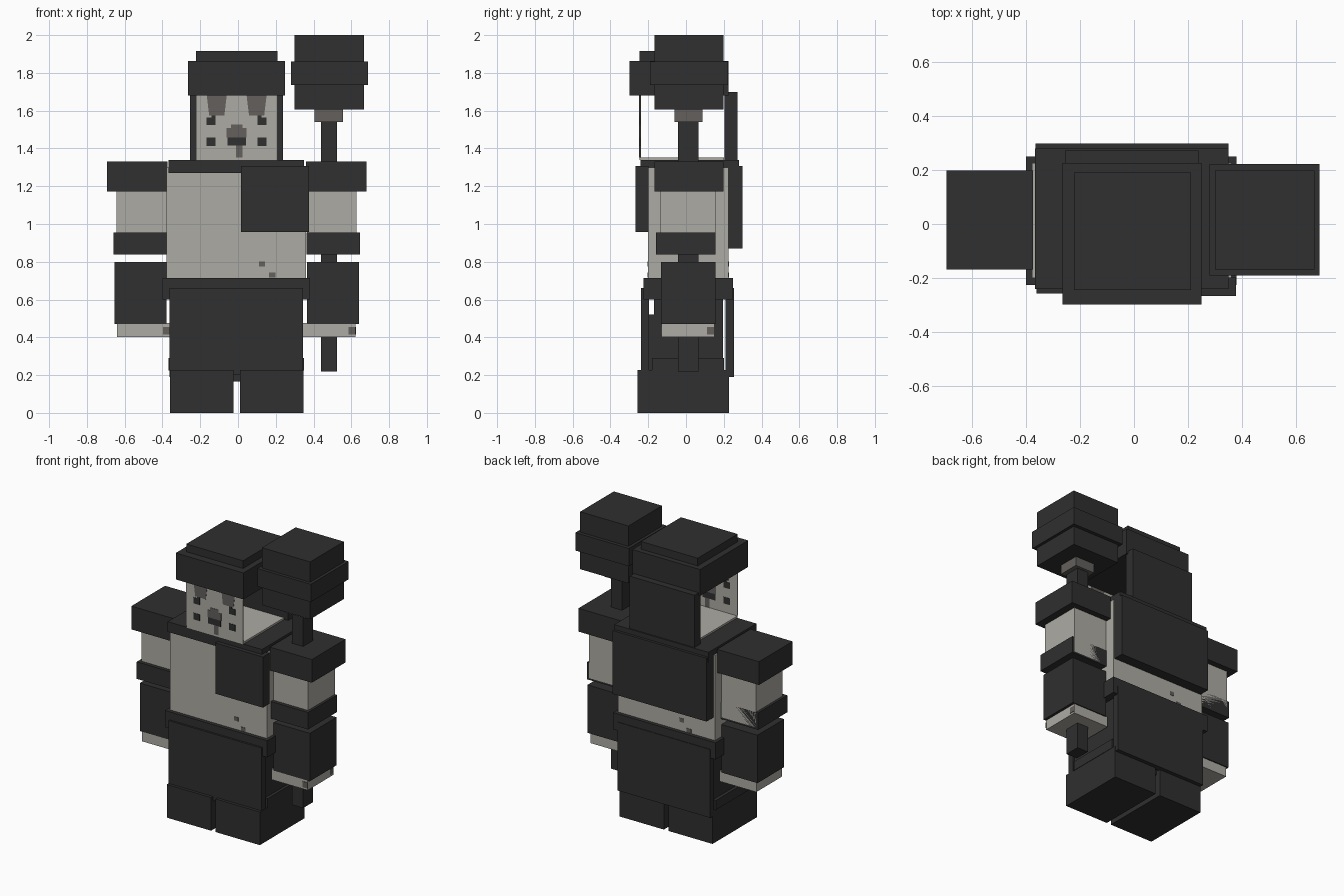
import bpy
import bmesh
from mathutils import Matrix, Vector

cube = bpy.data.objects.get("Cube")
if cube:
    bpy.data.objects.remove(cube, do_unlink=True)


def material(name, rgb):
    m = bpy.data.materials.new(name)
    m.use_nodes = True
    m.diffuse_color = (*rgb, 1)
    m.node_tree.nodes["Principled BSDF"].inputs["Base Color"].default_value = (*rgb, 1)
    return m


dark = material("charcoal", (0.029, 0.029, 0.029))
light = material("pale_grey", (0.42, 0.41, 0.37))
brown = material("warm_grey", (0.125, 0.115, 0.107))


def box(name, mat, x, y, z, taper=1.0):
    """Box from (min, max) ranges; taper narrows the bottom in x."""
    lo, hi = Vector((x[0], y[0], z[0])), Vector((x[1], y[1], z[1]))
    centre, size = (lo + hi) / 2, hi - lo
    bm = bmesh.new()
    bmesh.ops.create_cube(bm, size=1)
    for v in bm.verts:
        if v.co.z < 0:
            v.co.x *= taper
    bm.transform(Matrix.Translation(centre) @ Matrix.Diagonal((*size, 1)))
    mesh = bpy.data.meshes.new(name)
    bm.to_mesh(mesh)
    bm.free()
    mesh.materials.append(mat)
    ob = bpy.data.objects.new(name, mesh)
    bpy.context.collection.objects.link(ob)
    return ob


def mirrored(name, mat, x, y, z, axis=-0.007, taper=1.0):
    """The same box on both sides of a vertical plane."""
    box(name + "_left", mat, x, y, z, taper)
    box(name + "_right", mat, (2 * axis - x[1], 2 * axis - x[0]), y, z, taper)


# Boots, legs and skirt
mirrored("boot", dark, (0.01, 0.347), (-0.258, 0.227), (0, 0.228))
box("legs", dark, (-0.345, 0.33), (-0.2, 0.195), (0.165, 0.52))
box("hips", dark, (-0.345, 0.33), (-0.17, 0.195), (0.5, 0.65))
box("boot_cuff", dark, (-0.367, 0.35), (-0.18, 0.2), (0.225, 0.29))
box("apron_front", dark, (-0.362, 0.345), (-0.238, -0.195), (0.2, 0.66))
box("skirt_back", dark, (-0.362, 0.345), (0.21, 0.254), (0.19, 0.66))
box("belt", dark, (-0.4, 0.38), (-0.225, 0.25), (0.6, 0.715))

# Torso with plates
box("torso", light, (-0.378, 0.36), (-0.2, 0.225), (0.65, 1.3))
box("collar", dark, (-0.367, 0.35), (-0.24, 0.28), (1.27, 1.34))
box("chest_plate", dark, (0.015, 0.377), (-0.267, -0.198), (0.957, 1.306))
box("back_plate", dark, (-0.365, 0.35), (0.22, 0.298), (0.87, 1.306))
for i, (x, z) in enumerate([(0.11, 0.775), (0.165, 0.718)]):
    box(f"front_spot_{i}", brown, (x, x + 0.033), (-0.203, -0.198), (z, z + 0.026))
    box(f"back_spot_{i}", brown, (-x - 0.033, -x), (0.223, 0.228), (z, z + 0.026))

# Arms
mirrored("shoulder", dark, (0.36, 0.68), (-0.168, 0.198), (1.172, 1.332))
mirrored("upper_arm", light, (0.365, 0.628), (-0.135, 0.157), (0.85, 1.18))
mirrored("arm_band", dark, (0.362, 0.645), (-0.16, 0.157), (0.838, 0.955))
mirrored("forearm", dark, (0.365, 0.64), (-0.133, 0.157), (0.47, 0.8))
box("hand_left", light, (0.345, 0.622), (-0.13, 0.15), (0.402, 0.475))
box("hand_right", light, (-0.64, -0.36), (-0.13, 0.15), (0.402, 0.475))
for side, x in (("left", 0.585), ("right", -0.398)):
    box("hand_mark_" + side, brown, (x, x + 0.038), (-0.133, -0.128), (0.415, 0.455))
box("hand_mark_side", brown, (0.619, 0.625), (0.11, 0.148), (0.415, 0.455))

# Open-sided head: face sheet, floor and rear hood
box("face", light, (-0.222, 0.21), (-0.246, -0.241), (1.353, 1.7))
box("head_floor", light, (-0.222, 0.21), (-0.245, 0.2), (1.34, 1.353))
box("hood_back", dark, (-0.255, 0.238), (0.205, 0.272), (1.33, 1.7))
box("cap_band", dark, (-0.265, 0.25), (-0.298, 0.226), (1.68, 1.862))
box("cap_top", dark, (-0.222, 0.21), (-0.245, 0.19), (1.85, 1.915))

# Painted face, showing on both sides of the sheet
layer = (-0.248, -0.239)
mirrored("brow", brown, (0.045, 0.152), layer, (1.575, 1.685), taper=0.75)
mirrored("eye", dark, (0.104, 0.152), layer, (1.523, 1.565))
mirrored("eye_corner", dark, (0.104, 0.125), layer, (1.563, 1.58))
mirrored("cheek_dot", dark, (0.104, 0.152), layer, (1.413, 1.458))
box("nose", brown, (-0.06, 0.046), layer, (1.458, 1.508))
box("nose_bridge", brown, (-0.038, 0.024), layer, (1.506, 1.528))
box("nose_tip", dark, (-0.056, 0.042), layer, (1.415, 1.458))
box("mouth_line", brown, (-0.01, 0.024), layer, (1.353, 1.416))

# Hammer
box("hammer_handle", dark, (0.44, 0.525), (-0.042, 0.066), (0.22, 1.62))
box("hammer_collar", brown, (0.405, 0.556), (-0.062, 0.087), (1.54, 1.606))
box("hammer_head", dark, (0.3, 0.667), (-0.168, 0.198), (1.605, 2.0))
box("hammer_band", dark, (0.28, 0.687), (-0.19, 0.222), (1.737, 1.86))
